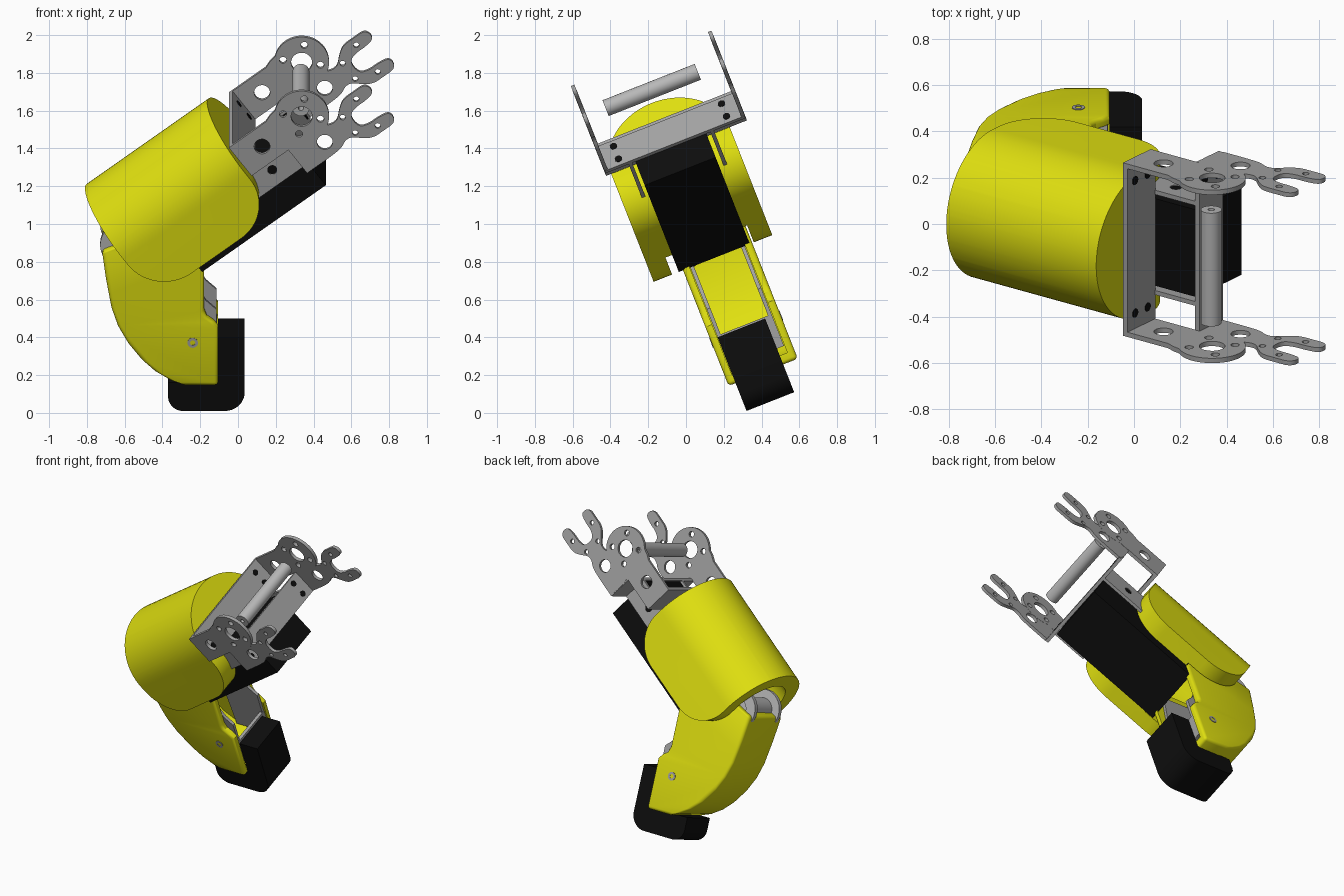
import bpy, bmesh, math
from mathutils import Matrix, Vector

if "Cube" in bpy.data.objects:
    bpy.data.objects.remove(bpy.data.objects["Cube"])

# ---- colours
def material(name, rgb):
    m = bpy.data.materials.new(name)
    m.diffuse_color = (*rgb, 1)
    m.use_nodes = True
    m.node_tree.nodes["Principled BSDF"].inputs["Base Color"].default_value = m.diffuse_color
    return m

YELLOW = material("yellow", (0.74, 0.74, 0.005))
GREY = material("grey metal", (0.36, 0.36, 0.36))
LIGHT = material("light metal", (0.48, 0.48, 0.48))
BLACK = material("black", (0.004, 0.004, 0.004))

# ---- frames: leg plane (x, height), thigh plane (along, across), thigh section (side, across)
A = math.radians(37)
D, N, V = Vector((math.cos(A), 0, math.sin(A))), Vector((-math.sin(A), 0, math.cos(A))), Vector((0, 1, 0))
HIP = Vector((-0.607, 0, 0.836))
LEG = (Vector((1, 0, 0)), Vector((0, 0, 1)), Vector((0, 0, 0)))
THIGH = (D, N, HIP)
SECTION = (V, N, HIP)

def circle(cx, cy, r, a0=0, a1=360, n=24):
    m = n if a1 - a0 == 360 else n - 1
    return [(cx + r * math.cos(math.radians(a0 + (a1 - a0) * i / m)),
             cy + r * math.sin(math.radians(a0 + (a1 - a0) * i / m))) for i in range(n)]

def rect(x0, x1, y0, y1):
    return [(x0, y0), (x1, y0), (x1, y1), (x0, y1)]

def soften(pts, times=2):
    for _ in range(times):
        pts = [tuple(a[k] * (1 - t) + b[k] * t for k in (0, 1))
               for a, b in zip(pts, pts[1:] + pts[:1]) for t in (0.25, 0.75)]
    return pts

def prism(name, loops, lo, hi, frame, mat):
    """Extrude an outline (with optional hole loops) from lo to hi along the frame normal."""
    cu = bpy.data.curves.new(name, 'CURVE')
    cu.dimensions, cu.fill_mode, cu.extrude = '2D', 'BOTH', (hi - lo) / 2
    for loop in loops:
        s = cu.splines.new('POLY')
        s.points.add(len(loop) - 1)
        for p, c in zip(s.points, loop):
            p.co = (c[0], c[1], 0, 1)
        s.use_cyclic_u = True
    tmp = bpy.data.objects.new("tmp", cu)
    bpy.context.collection.objects.link(tmp)
    me = bpy.data.meshes.new_from_object(tmp.evaluated_get(bpy.context.evaluated_depsgraph_get()))
    bpy.data.objects.remove(tmp)
    X, Y, O = frame
    Z = X.cross(Y)
    mid = (lo + hi) / 2
    O = O + (V * mid if frame is not SECTION else Z * mid)
    me.transform(Matrix.Translation(O) @ Matrix((X, Y, Z)).transposed().to_4x4())
    bm = bmesh.new()
    bm.from_mesh(me)
    bmesh.ops.remove_doubles(bm, verts=bm.verts, dist=1e-5)
    bmesh.ops.recalc_face_normals(bm, faces=bm.faces)
    bm.to_mesh(me)
    bm.free()
    me.materials.clear()
    me.materials.append(mat)
    me.name = name
    ob = bpy.data.objects.new(name, me)
    bpy.context.collection.objects.link(ob)
    return ob

def apply(ob):
    me = bpy.data.meshes.new_from_object(ob.evaluated_get(bpy.context.evaluated_depsgraph_get()))
    ob.modifiers.clear()
    ob.data = me

def boolean(ob, cutter, op):
    m = ob.modifiers.new("cut", 'BOOLEAN')
    m.object, m.operation, m.solver = cutter, op, 'EXACT'
    apply(ob)
    bpy.data.objects.remove(cutter)

def bevel(ob, width, segments):
    m = ob.modifiers.new("bevel", 'BEVEL')
    m.width, m.segments, m.limit_method, m.angle_limit = width, segments, 'ANGLE', math.radians(50)
    apply(ob)

# ---- thigh cover: arched section cut to a side outline with two big round corners
arch = [(0.095, -0.29)] + [(0.77, -0.29)] + circle(0.4325, 0, 0.3375, 0, 180, 40)
thigh = prism("thigh_cover", [arch], 0, 0.81, SECTION, YELLOW)
side = [(0, 0.5)] + circle(0.24, -0.04, 0.24, 180, 270, 16) + circle(0.57, -0.04, 0.24, 270, 360, 16) + [(0.81, 0.5)]
boolean(thigh, prism("trim", [side], -0.2, 1.1, THIGH, YELLOW), 'INTERSECT')
hollow = [(0.2, -0.5), (0.665, -0.5)] + circle(0.4325, 0, 0.2325, 0, 180, 30)
boolean(thigh, prism("trim", [hollow], -0.1, 0.32, SECTION, YELLOW), 'DIFFERENCE')

# ---- thigh motor and the plates that hold it
prism("thigh_motor", [rect(0.256, 1.076, -0.353, -0.025)], 0.238, 0.642, THIGH, BLACK)
for tag, v in (("front", 0.2), ("back", 0.665)):
    prism(f"motor_plate_{tag}", [rect(0.6, 1.09, -0.186, -0.017), circle(0.912, -0.1, 0.026)],
          v, v + 0.02, THIGH, GREY)
    prism(f"motor_screw_{tag}", [circle(0.912, -0.1, 0.026)], v + 0.004, v + 0.016, THIGH, BLACK)

# ---- head bracket: U shape with round heads
prism("head_bracket_base", [rect(0.835, 0.86, -0.02, 0.18)], 0.07, 0.865, THIGH, GREY)
head = [(0.835, -0.02), (1.08, -0.02), (1.12, -0.025)] + circle(1.25, 0.09, 0.145, -130, 130, 40) \
    + [(1.12, 0.195), (1.08, 0.18), (0.835, 0.18)]
head_holes = [circle(1.25, 0.09, 0.056), circle(0.98, 0.08, 0.042)] + \
    [circle(1.25 + 0.1 * math.cos(a), 0.09 + 0.1 * math.sin(a), 0.019, n=12)
     for a in (math.pi / 4 + k * math.pi / 2 for k in range(4))]

# ---- fork bracket: U shape with two-pronged arms
prism("fork_bracket_base", [rect(1.078, 1.1, -0.186, -0.017)], 0.07, 0.865, THIGH, GREY)
half = [(1.08, 0.085), (1.14, 0.085), (1.24, 0.085), (1.31, 0.08), (1.35, 0.058), (1.39, 0.06),
        (1.43, 0.1), (1.48, 0.135), (1.55, 0.135), (1.63, 0.135), (1.64, 0.07), (1.57, 0.058),
        (1.51, 0.06), (1.455, 0.04)]
fork = soften([(d, n - 0.1) for d, n in half] + [(d, -n - 0.1) for d, n in reversed(half)])
fork_holes = [circle(1.26, -0.1, 0.042)] + \
    [circle(d, -0.1 + s * n, 0.015, n=12) for d, n in ((1.42, 0.055), (1.54, 0.095)) for s in (1, -1)]
for tag, v in (("front", 0.066), ("back", 0.846)):
    prism(f"head_arm_{tag}", [head] + head_holes, v, v + 0.022, THIGH, GREY)
    prism(f"fork_arm_{tag}", [fork] + fork_holes, v + 0.001, v + 0.021, THIGH, GREY)

# base screws on both brackets
for b, (d, mid) in enumerate(((0.86, 0.08), (1.1, -0.1))):
    for i, v in enumerate((0.16, 0.775)):
        for j, s in enumerate((-0.045, 0.045)):
            prism(f"base_screw_{b}{i}{j}", [circle(v, mid + s, 0.02, n=12)], d - 0.002, d + 0.003, SECTION, BLACK)

# ---- hip axle rod
prism("axle_rod", [circle(1.245, 0.09, 0.045, n=32), circle(1.245, 0.09, 0.014, n=12)], 0.195, 0.72, THIGH, LIGHT)

# ---- lower leg cover, hollow towards the toe side
shell = [(-0.72, 0.81), (-0.7, 0.66), (-0.67, 0.49), (-0.635, 0.385), (-0.58, 0.285), (-0.51, 0.195),
         (-0.44, 0.13), (-0.36, 0.08), (-0.28, 0.05), (-0.105, 0.05), (-0.105, 0.385), (-0.13, 0.415),
         (-0.165, 0.44), (-0.18, 0.48), (-0.18, 0.8), (-0.3, 0.93), (-0.5, 0.93), (-0.62, 0.85)]
lower = prism("lower_leg_cover", [shell], 0.262, 0.656, LEG, YELLOW)
bevel(lower, 0.025, 4)
hole = [(-0.68, 1.1), (-0.66, 0.7), (-0.63, 0.5), (-0.56, 0.33), (-0.46, 0.2), (-0.36, 0.13), (-0.28, 0.1),
        (0.1, 0.1), (0.1, 1.1)]
boolean(lower, prism("trim", [hole], 0.3, 0.616, LEG, YELLOW), 'DIFFERENCE')

# ---- inner bracket of the lower leg, knee joint and screws
inner = [(-0.36, 0.14), (-0.115, 0.14), (-0.115, 0.47), (-0.17, 0.52), (-0.22, 0.6), (-0.26, 0.85),
         (-0.5, 0.85), (-0.42, 0.55), (-0.38, 0.4)]
for tag, v, out in (("front", 0.303, 0.259), ("back", 0.593, 0.652)):
    prism(f"inner_plate_{tag}", [inner], v, v + 0.02, LEG, GREY)
    prism(f"ankle_screw_ring_{tag}", [circle(-0.24, 0.296, 0.028), circle(-0.24, 0.296, 0.014, n=12)],
          out, out + 0.007, LEG, GREY)
    prism(f"knee_disc_{tag}", [circle(-0.6, 0.835, 0.13, n=40), circle(-0.6, 0.835, 0.06)],
          v, v + 0.03, LEG, LIGHT)
prism("inner_cross_plate", [rect(-0.135, -0.112, 0.14, 0.32)], 0.303, 0.613, LEG, GREY)
prism("knee_axle", [circle(-0.6, 0.835, 0.075, n=32)], 0.32, 0.61, LEG, LIGHT)

# ---- foot: L-shaped rubber pad with rounded sole
foot = circle(-0.29, -0.028, 0.08, 180, 270, 10) + circle(-0.07, -0.003, 0.105, 270, 360, 14) + \
    [(0.035, 0.311), (-0.105, 0.311), (-0.105, 0.055), (-0.37, 0.055)]
prism("foot_pad", [foot], 0.302, 0.573, LEG, BLACK)

# ---- lean the whole leg sideways and shade
lean = Matrix.Rotation(math.radians(21.5), 4, 'X')
for ob in bpy.context.scene.objects:
    ob.data.transform(lean)
    ob.select_set(True)
    bpy.context.view_layer.objects.active = ob
bpy.ops.object.shade_smooth_by_angle(angle=math.radians(30))
